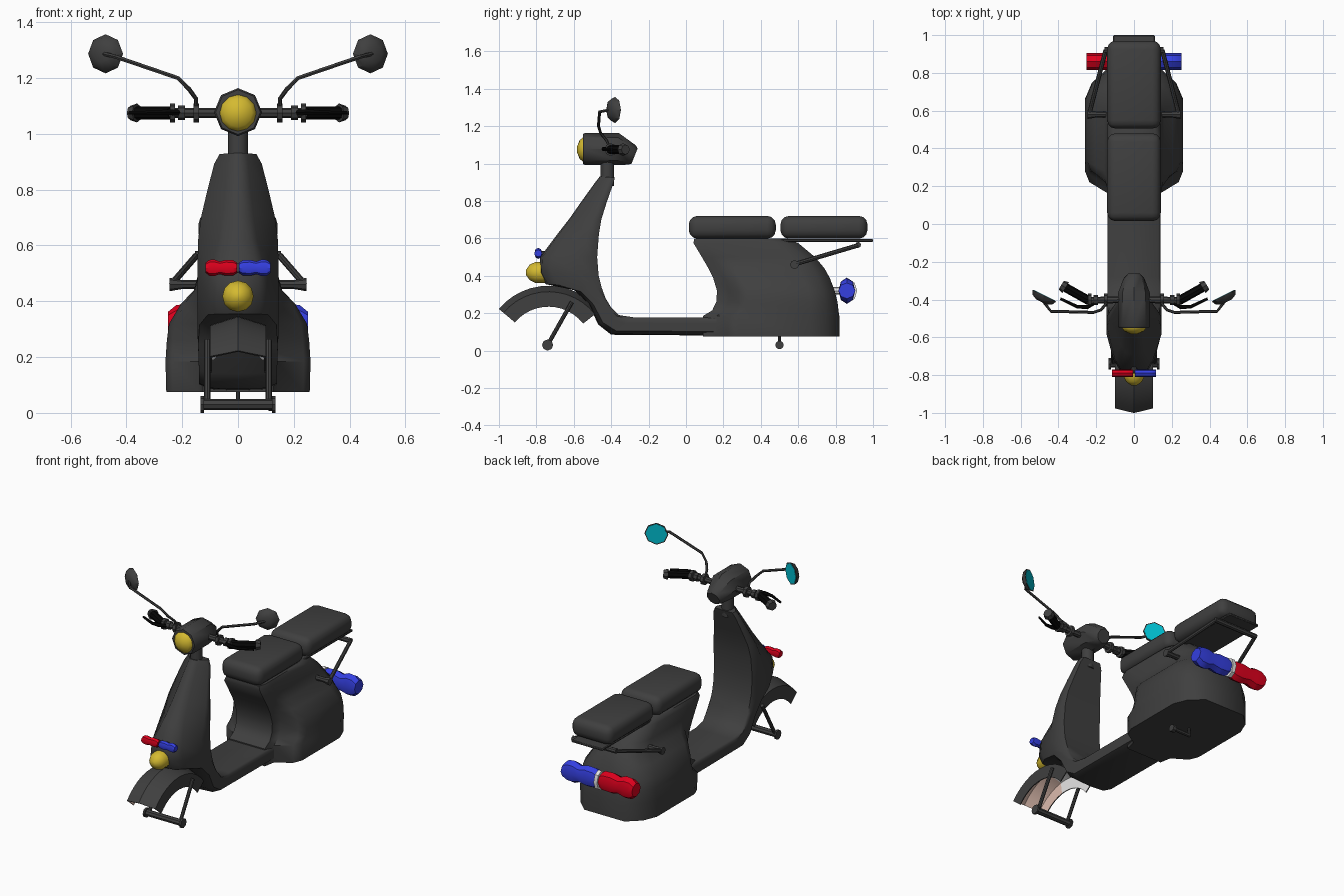
import bpy, bmesh, math
from mathutils import Vector

if "Cube" in bpy.data.objects:
    bpy.data.objects.remove(bpy.data.objects["Cube"])


def material(name, rgb):
    m = bpy.data.materials.new(name)
    m.use_nodes = True
    m.diffuse_color = (*rgb, 1)
    m.node_tree.nodes["Principled BSDF"].inputs["Base Color"].default_value = (*rgb, 1)
    return m


BODY = material("charcoal", (.05, .05, .05))
BLACK = material("rubber_black", (.002, .002, .002))
YELLOW = material("lamp_yellow", (.66, .49, .03))
RED = material("light_red", (.72, 0, .012))
BLUE = material("light_blue", (.035, .05, .75))
TEAL = material("mirror_teal", (0, .52, .64))
WHITE = material("bracket_white", (.8, .79, .79))
TAN = material("lining_tan", (.72, .5, .42))
SIDES = ((1, "left_"), (-1, "right_"))


def finish(bm, name, mats, angle=40):
    bmesh.ops.recalc_face_normals(bm, faces=bm.faces)
    me = bpy.data.meshes.new(name)
    bm.to_mesh(me)
    bm.free()
    for m in mats:
        me.materials.append(m)
    ob = bpy.data.objects.new(name, me)
    bpy.context.collection.objects.link(ob)
    bpy.ops.object.select_all(action='DESELECT')
    ob.select_set(True)
    bpy.context.view_layer.objects.active = ob
    bpy.ops.object.shade_smooth_by_angle(angle=math.radians(angle))


def loft(name, rings, mats, rule=None, angle=40):
    """Skin closed rings; rule(ring, segment) gives the material of a face."""
    bm = bmesh.new()
    vs = [[bm.verts.new(p) for p in ring] for ring in rings]
    n = len(vs[0])
    for k, (a, b) in enumerate(zip(vs, vs[1:])):
        for i in range(n):
            j = (i + 1) % n
            f = bm.faces.new((a[i], a[j], b[j], b[i]))
            f.material_index = rule(k, i) if rule else 0
    bm.faces.new(vs[0])
    bm.faces.new(vs[-1])
    finish(bm, name, mats, angle)


def tube(name, pts, radii, mat, n=8):
    """Sweep a polygon along points with one radius, or one per point."""
    pts = [Vector(p) for p in pts]
    if not isinstance(radii, (list, tuple)):
        radii = [radii] * len(pts)
    rings = []
    for i, (p, r) in enumerate(zip(pts, radii)):
        t = (pts[min(i + 1, len(pts) - 1)] - pts[max(i - 1, 0)]).normalized()
        u = t.cross(Vector((0, 1, 0) if abs(t.z) > .9 else (0, 0, 1))).normalized()
        v = t.cross(u)
        rings.append([p + r * (u * math.cos(k * math.tau / n) + v * math.sin(k * math.tau / n))
                      for k in range(n)])
    loft(name, rings, [mat])


def pair(name, pts, radii, mat, n=8):
    for s, side in SIDES:
        tube(side + name, [(s * x, y, z) for x, y, z in pts], radii, mat, n)


def whole(half):
    """Complete a half section whose first and last points lie on the centre line."""
    return half + [(-x, y, z) for x, y, z in half[-2:0:-1]]


def rounded_box(name, lo, hi, bevel, segments=3):
    bm = bmesh.new()
    bmesh.ops.create_cube(bm, size=1)
    for v in bm.verts:
        v.co = [(a + b) / 2 + c * (b - a) for a, b, c in zip(lo, hi, v.co)]
    bmesh.ops.bevel(bm, geom=bm.edges[:], offset=bevel, segments=segments,
                    profile=.5, affect='EDGES')
    finish(bm, name, [BODY])


# Leg shield and floor: front point, back point, half width, ridge share
shield = [((-.46, .932), (-.38, .925), .066, .5),
          ((-.485, .9), (-.39, .89), .085, .42),
          ((-.55, .81), (-.425, .79), .11, .4),
          ((-.62, .71), (-.453, .7), .132, .42),
          ((-.69, .62), (-.466, .62), .143, .48),
          ((-.78, .5), (-.475, .5), .146, .7),
          ((-.785, .42), (-.467, .4), .146, .75),
          ((-.75, .355), (-.452, .34), .145, .75),
          ((-.6, .325), (-.43, .28), .145, .95),
          ((-.52, .25), (-.4, .23), .143, 1),
          ((-.47, .14), (-.36, .19), .14, 1),
          ((-.4, .085), (-.28, .178), .14, 1),
          ((.25, .08), (.25, .178), .14, 1)]
rings = []
for (fy, fz), (by, bz), w, r in shield:
    section = [(0, 0), (r * .7, .04), (r, .22), (1, .65), (1, .9), (.92, 1), (0, 1)]
    rings.append(whole([(x * w, fy + (by - fy) * t, fz + (bz - fz) * t) for x, t in section]))
loft("leg_shield_and_floor", rings, [BODY], angle=50)

# Rear body: height, front y, rear y, half width
rear = [(.6, .045, .54, .13), (.575, .04, .6, .14), (.5, .085, .69, .142), (.44, .12, .74, .158),
        (.39, .145, .768, .205), (.32, .166, .795, .247), (.26, .162, .81, .255),
        (.215, .14, .815, .258), (.185, .09, .82, .26), (.075, .09, .822, .257)]
rings = []
for z, y0, y1, w in rear:
    f = min(w, .14)
    plan = [(0, 0), (f * .9, 0), (f, .1), (f + (w - f) * .8, .18), (w, .26), (w, .78),
            (w * .86, .9), (w * .55, 1), (0, 1)]
    rings.append(whole([(x, y0 + (y1 - y0) * t, z) for x, t in plan]))
loft("rear_body", rings, [BODY], angle=50)

# Seats and luggage rack
rounded_box("front_seat", (-.142, .015, .599), (.142, .48, .72), .045)
rounded_box("rear_seat", (-.142, .505, .599), (.142, .97, .72), .045)
rounded_box("rack_plate", (-.11, .48, .582), (.11, 1, .597), .004, 1)
pair("rack_strut", [(.2, .58, .46), (.235, .59, .465), (.15, .92, .563)], .012, BODY)
pair("rack_strut_mount", [(.13, .58, .46), (.2, .58, .46), (.245, .58, .46)],
     [.016, .016, .024], BODY)
tube("rack_crossbar", [(-.155, .92, .565), (.155, .92, .565)], .016, BODY)

# Front fender with a ridged roof, lined tan at the front and white behind
outline = [(-.1, .235), (-.1, .315), (0, .347), (.1, .315), (.1, .235),
           (.094, .235), (.094, .309), (0, .341), (-.094, .309), (-.094, .235)]
rings = []
for k in range(13):
    a = math.radians(140 - k * 8.5)
    rings.append([(x, -.735 + r * math.cos(a), r * math.sin(a)) for x, r in outline])
loft("front_fender", rings, [BODY, TAN, WHITE],
     lambda k, i: (1 if k < 5 else 2) if 5 <= i <= 8 else 0, 25)

# Front fork and axle
pair("fork_strut", [(.11, -.74, .03), (.11, -.61, .26)], .011, BODY)
tube("front_axle", [(-.13, -.74, .03), (.13, -.74, .03)], .02, BODY)
pair("axle_cap", [(.122, -.74, .03), (.134, -.74, .03)], .03, BODY)

# Rear axle stub
tube("rear_axle", [(0, .5, .03), (.12, .5, .03)], .012, BODY)
tube("rear_axle_cap", [(.11, .5, .03), (.135, .5, .03)], .023, BODY)
tube("rear_axle_post", [(0, .5, .02), (0, .5, .1)], .008, BODY)

# Steering neck and headlight housing
tube("steering_neck", [(0, -.42, .88), (0, -.42, 1.02)], .036, BODY, 12)
tube("headlight_housing", [(0, -.55, 1.078), (0, -.54, 1.078), (0, -.37, 1.078),
                           (0, -.29, 1.046), (0, -.275, 1.04)],
     [.08, .086, .086, .056, .044], BODY)


def lamp(name, y, z, r, depth):
    tube(name, [(0, y + .06, z), (0, y, z), (0, y - depth * .6, z), (0, y - depth, z)],
         [r, r, r * .75, r * .25], YELLOW, 12)


lamp("headlight", -.548, 1.075, .067, .034)
lamp("lower_lamp", -.805, .418, .056, .05)

# Handlebars, grips and levers
pair("handlebar", [(.05, -.4, 1.075), (.25, -.405, 1.075)], .018, BODY)
for name, x, w, r in (("inner", .14, .02, .034), ("middle", .19, .025, .026),
                      ("outer", .225, .018, .034)):
    pair(name + "_collar", [(x, -.402, 1.075), (x + w, -.402, 1.075)], r, BODY)
pair("grip", [(.24, -.405, 1.075), (.365, -.335, 1.075)], .024, BLACK)
pair("grip_end", [(.362, -.337, 1.075), (.385, -.323, 1.075)], [.034, .026], BODY)
pair("brake_lever", [(.2, -.41, 1.075), (.25, -.44, 1.078), (.3, -.438, 1.076),
                     (.39, -.395, 1.075)], [.012, .012, .009, .007], BLACK, 6)

# Mirrors on bent arms
pair("mirror_arm", [(.15, -.405, 1.08), (.15, -.425, 1.125), (.175, -.455, 1.16),
                    (.215, -.468, 1.2), (.44, -.462, 1.277), (.48, -.41, 1.287)],
     .008, BODY, 6)
centre, facing = Vector((.48, -.39, 1.287)), Vector((-.45, .89, 0))
pair("mirror_shell", [centre + facing * d for d in (-.025, -.012, .012)],
     [.03, .058, .07], BODY)
pair("mirror_glass", [centre + facing * d for d in (.011, .014)], .063, TEAL)


def ellipse_ring(x, y, z, ry, rz):
    angles = [k * math.tau / 8 for k in range(8)]
    return [(x, y + ry * math.cos(a), z + rz * math.sin(a)) for a in angles]


# Waisted signal lights: red on the right, blue on the left
def signals(name, y, z, length, ry, rz):
    profile = ((0, .6), (.12, .9), (.35, .95), (.55, .75), (.72, 1), (.88, .95), (1, .6))
    for (s, side), mat in zip(SIDES, (BLUE, RED)):
        loft(side + name, [ellipse_ring(s * (.004 + length * t), y, z, ry, rz * k)
                           for t, k in profile], [mat])


signals("front_signal", -.79, .52, .112, .021, .03)
signals("rear_signal", .86, .32, .247, .045, .07)
tube("front_signal_mount", [(0, -.72, .51), (0, -.79, .52)], .016, BODY)

# White bracket joining the rear signals
tube("rear_signal_mount", [(0, .77, .32), (0, .87, .32)], .02, WHITE)
loft("rear_signal_collar", [ellipse_ring(x, .868, .32, .047, .062) for x in (-.012, .012)], [WHITE])
